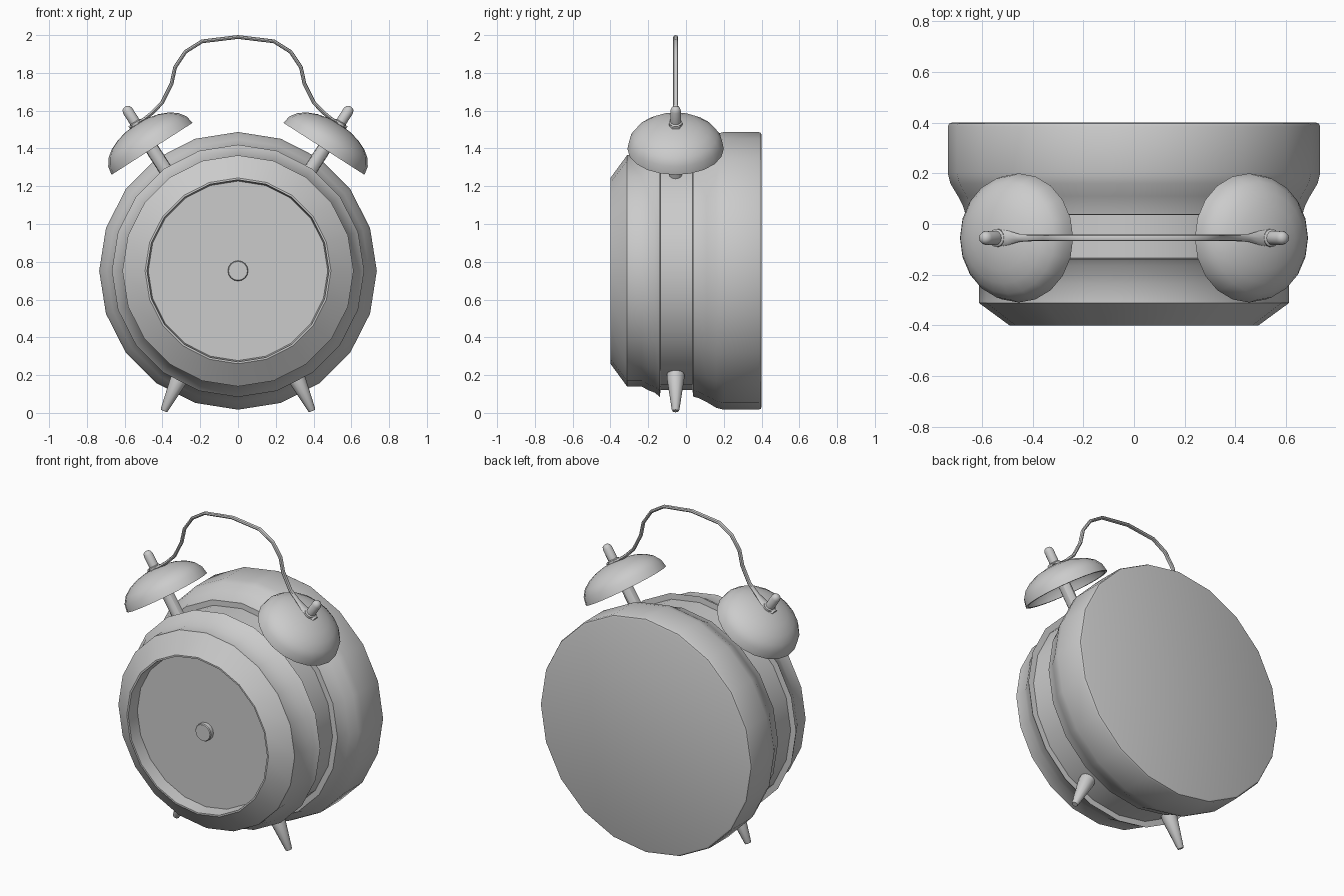
import bpy, bmesh
from math import pi, sin, cos, radians
from mathutils import Vector, Matrix

cube = bpy.data.objects.get("Cube")
if cube:
    bpy.data.objects.remove(cube, do_unlink=True)

GREY = (0.6, 0.6, 0.6, 1)
metal = bpy.data.materials.new("grey_metal")
metal.use_nodes = True
metal.diffuse_color = GREY
metal.node_tree.nodes["Principled BSDF"].inputs["Base Color"].default_value = GREY


def finish(name, bm, angle=30):
    """Turn a bmesh into a smooth shaded object that keeps sharp edges."""
    bmesh.ops.recalc_face_normals(bm, faces=bm.faces)
    mesh = bpy.data.meshes.new(name)
    bm.to_mesh(mesh)
    bm.free()
    mesh.materials.append(metal)
    obj = bpy.data.objects.new(name, mesh)
    bpy.context.collection.objects.link(obj)
    bpy.ops.object.select_all(action='DESELECT')
    obj.select_set(True)
    bpy.context.view_layer.objects.active = obj
    bpy.ops.object.shade_smooth_by_angle(angle=radians(angle))
    return obj


def lathe(name, profile, origin, axis, sides=20, angle=30):
    """Revolve (radius, height) points about an axis through origin."""
    bm = bmesh.new()
    verts = [bm.verts.new((r, 0, h)) for r, h in profile]
    edges = [bm.edges.new(pair) for pair in zip(verts, verts[1:])]
    bmesh.ops.spin(bm, geom=verts + edges, cent=(0, 0, 0), axis=(0, 0, 1),
                   angle=2 * pi, steps=sides, use_duplicate=False)
    bmesh.ops.remove_doubles(bm, verts=bm.verts, dist=0.0005)
    turn = Vector(axis).to_track_quat('Z', 'Y').to_matrix().to_4x4()
    bm.transform(Matrix.Translation(origin) @ turn)
    return finish(name, bm, angle)


MID_Z, MID_Y = 0.752, -0.055
BACK = (0, 1, 0)

# Case: recessed dial, sloped bezel, groove round the middle, wide back drum
lathe("case", [
    (0, -0.32), (0.475, -0.32), (0.482, -0.40), (0.492, -0.40),
    (0.612, -0.312), (0.612, -0.235), (0.632, -0.2), (0.645, -0.165), (0.668, -0.138),
    (0.632, -0.135), (0.632, 0.035), (0.665, 0.037), (0.675, 0.07), (0.695, 0.11),
    (0.725, 0.16), (0.735, 0.2), (0.735, 0.385), (0.73, 0.396), (0.72, 0.40), (0, 0.40),
], (0, 0, MID_Z), BACK)

# Dial hub
lathe("dial_hub", [(0, 0), (0.054, 0), (0.054, 0.03), (0.05, 0.035), (0, 0.035)],
      (0, -0.315, MID_Z), (0, -1, 0), 16)

# Bells, with their posts, pins and the feet on each side
BELL_R, BELL_H = 0.255, 0.155
arc = [pi / 2 * i / 6 for i in range(7)]
dome = [(BELL_R * cos(a), BELL_H * sin(a) ** 0.9) for a in arc]
hollow = [(r * 0.94, h * 0.9) for r, h in reversed(dome)]
for side, s in (("left", 1), ("right", -1)):
    rim_centre = Vector((s * 0.455, MID_Y, 1.398))
    bell_axis = Vector((s * 0.54, 0, 0.842))
    lathe(side + "_bell", hollow + dome, rim_centre, bell_axis)
    lathe(side + "_bell_post", [(0, -0.24), (0.036, -0.24), (0.036, 0.145), (0, 0.145)],
          rim_centre, bell_axis, 12)
    lathe(side + "_bell_pin", [(0, 0.14), (0.036, 0.14), (0.036, 0.165), (0.028, 0.17),
                               (0.028, 0.24), (0.022, 0.256), (0.012, 0.263), (0, 0.265)],
          rim_centre, bell_axis, 12, 40)
    lathe(side + "_foot", [(0, 0), (0.016, 0), (0.02, 0.006), (0.046, 0.19), (0.046, 0.25),
                           (0, 0.25)],
          (s * 0.393, MID_Y, 0.01), (-s * 0.43, 0, 0.9), 12)

# Carrying handle: a thin strap swept over an arch, flattened at the pins
half = [(0.575, 1.508, 0.024), (0.535, 1.532, 0.034), (0.495, 1.555, 0.028),
        (0.455, 1.588, 0.016), (0.402, 1.642, 0.013), (0.352, 1.742, 0.013),
        (0.333, 1.83, 0.013), (0.278, 1.912, 0.013), (0.19, 1.967, 0.013)]
path = half + [(0, 1.99, 0.013)] + [(-x, z, w) for x, z, w in reversed(half)]
bm = bmesh.new()
rings = []
for i, (x, z, width) in enumerate(path):
    before, after = path[max(i - 1, 0)], path[min(i + 1, len(path) - 1)]
    along = Vector((after[0] - before[0], 0, after[1] - before[1])).normalized()
    normal = along.cross(Vector((0, 1, 0)))
    centre = Vector((x, MID_Y, z))
    rings.append([bm.verts.new(centre + normal * 0.01 * sin(a) + Vector((0, width * cos(a), 0)))
                  for a in (pi / 4 * k for k in range(8))])
for a, b in zip(rings, rings[1:]):
    for k in range(8):
        n = (k + 1) % 8
        bm.faces.new((a[k], a[n], b[n], b[k]))
bm.faces.new(rings[0])
bm.faces.new(rings[-1])
finish("handle", bm, 40)
